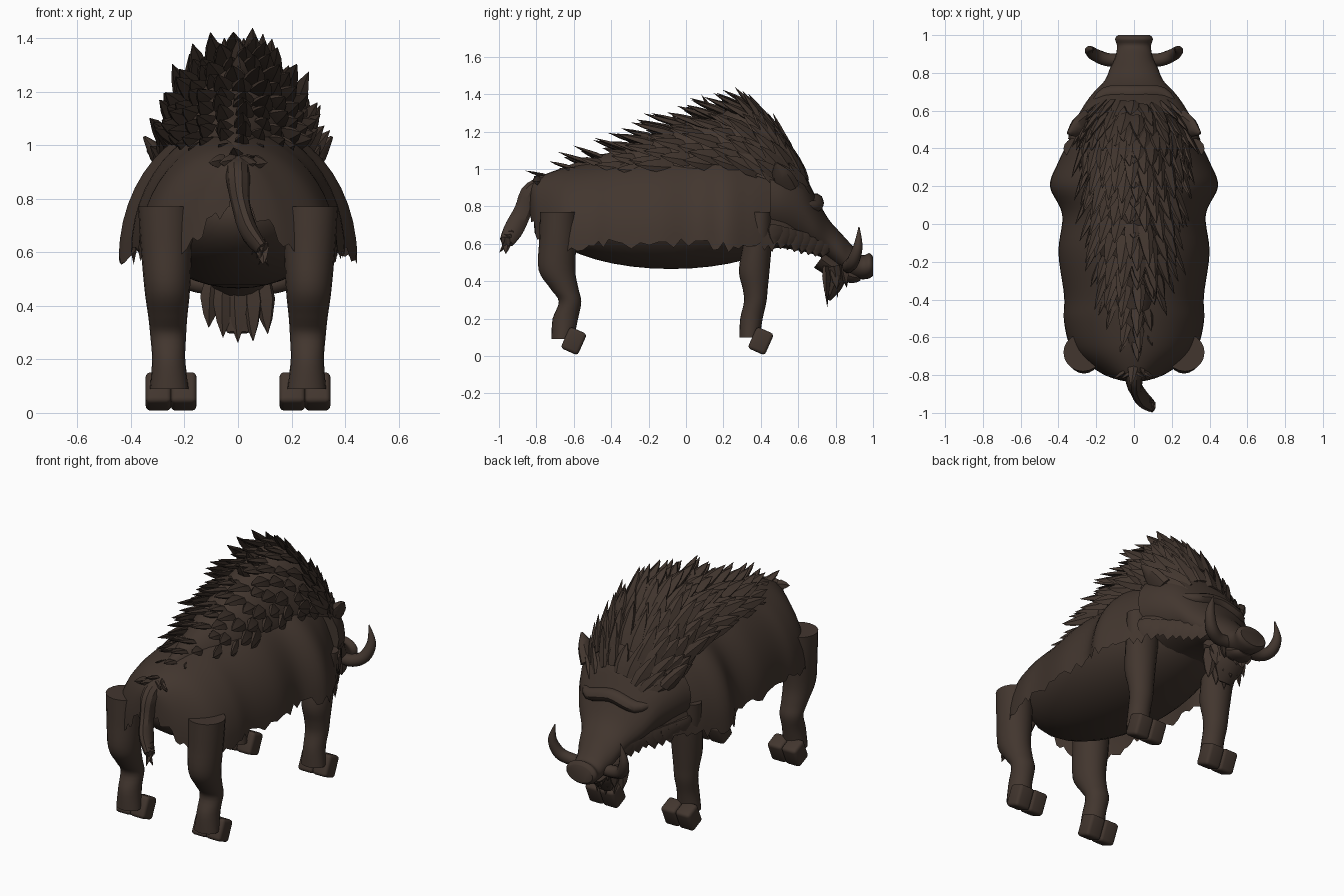
import bpy, bmesh, math, random
from mathutils import Vector, Matrix

random.seed(4)
if "Cube" in bpy.data.objects:
    bpy.data.objects.remove(bpy.data.objects["Cube"])

hide = bpy.data.materials.new("dark brown hide")
hide.use_nodes = True
COLOR = (0.055, 0.037, 0.028, 1)
hide.diffuse_color = COLOR
bsdf = next(n for n in hide.node_tree.nodes if n.type == 'BSDF_PRINCIPLED')
bsdf.inputs["Base Color"].default_value = COLOR
bsdf.inputs["Roughness"].default_value = 0.8


def finish(bm, name, angle=40):
    bmesh.ops.recalc_face_normals(bm, faces=bm.faces)
    mesh = bpy.data.meshes.new(name)
    bm.to_mesh(mesh)
    bm.free()
    mesh.materials.append(hide)
    ob = bpy.data.objects.new(name, mesh)
    bpy.context.collection.objects.link(ob)
    bpy.ops.object.select_all(action='DESELECT')
    ob.select_set(True)
    bpy.context.view_layer.objects.active = ob
    bpy.ops.object.shade_smooth_by_angle(angle=math.radians(angle))


def resample(keys, n):
    """Smoothly interpolate a list of key tuples to n + 1 rows."""
    rows = []
    for i in range(n + 1):
        s = i / n * (len(keys) - 1)
        k = min(int(s), len(keys) - 2)
        t = s - k
        p = [keys[max(0, min(len(keys) - 1, k + j))] for j in (-1, 0, 1, 2)]
        rows.append([0.5 * (2 * b + (c - a) * t + (2 * a - 5 * b + 4 * c - d) * t * t
                            + (3 * b - a - 3 * c + d) * t ** 3) for a, b, c, d in zip(*p)])
    return rows


def loft(bm, sections, closed=True):
    rings = [[bm.verts.new(p) for p in s] for s in sections]
    n = len(rings[0])
    for a, b in zip(rings, rings[1:]):
        for i in range(n if closed else n - 1):
            j = (i + 1) % n
            bm.faces.new((a[i], a[j], b[j], b[i]))
    if closed:
        bm.faces.new(rings[0][::-1])
        bm.faces.new(rings[-1])


def tube(bm, path, sides=12, side=Vector((1, 0, 0))):
    """Path rows: x, y, z, radius along side, radius across it."""
    pts = [Vector(r[:3]) for r in path]
    sections = []
    for i, r in enumerate(path):
        tan = (pts[min(i + 1, len(pts) - 1)] - pts[max(i - 1, 0)]).normalized()
        v = tan.cross(side).normalized()
        u = v.cross(tan)
        sections.append([pts[i] + u * r[3] * math.cos(a) + v * r[4] * math.sin(a)
                         for a in (2 * math.pi * k / sides for k in range(sides))])
    loft(bm, sections)


def tuft(bm, base, out, sweep, length, width):
    """One flattened lock of bristle that bends from out towards sweep."""
    out, sweep = Vector(out).normalized(), Vector(sweep).normalized()
    side = out.cross(sweep)
    side = side.normalized() if side.length > 0.01 else Vector((1, 0, 0))
    path, p = [], Vector(base) - out * 0.03
    for f, w in ((0, 0.8), (0.3, 1), (0.4, 0.6), (0.3, 0.03)):
        p = p + (out * (1 - f) + sweep * f).normalized() * length * f
        path.append((*p, width * w, width * w * 0.4))
    tube(bm, path, 5, side)


def arch_point(row, a, peak=1.0):
    """Point on a half ellipse over the back; peak above 1 makes it more pointed."""
    y, hw, top, low = row
    return Vector((hw * math.cos(a), y, low + (top - low) * max(0, math.sin(a)) ** peak))


def arch(row, n=24, jag=0.0, peak=1.0):
    pts = [arch_point(row, math.pi * k / n, peak) for k in range(n + 1)]
    for p in (pts[0], pts[-1]):
        p.z -= random.uniform(-jag, jag)
    return pts


# Body shell with ragged hem, arched up under the tail
body_keys = [(-.835, .03, .91, .75), (-.82, .10, .93, .72), (-.78, .19, .96, .62),
             (-.67, .325, 1.0, .58), (-.52, .37, 1.03, .59), (-.38, .37, 1.05, .6),
             (-.15, .40, 1.08, .6), (.05, .38, 1.09, .6), (.2, .445, 1.1, .58),
             (.33, .40, 1.09, .58), (.44, .345, 1.08, .58), (.54, .29, 1.04, .6),
             (.62, .22, .94, .64)]
bm = bmesh.new()
loft(bm, [arch(r, jag=0.028) for r in resample(body_keys, 60)], closed=False)
finish(bm, "body")

# Rounded belly inside the shell
bm = bmesh.new()
bmesh.ops.create_uvsphere(bm, u_segments=32, v_segments=20, radius=1)
for v in bm.verts:
    v.co = Vector((v.co.x * .36, v.co.y * .69 - .08, v.co.z * .27 + .735))
finish(bm, "belly")

# Head: neck, cheeks and tapering snout
head_keys = [(.45, 1.06, .58, .35), (.53, 1.05, .575, .32), (.62, .99, .56, .27),
             (.69, .86, .54, .22), (.76, .735, .51, .155), (.83, .655, .46, .125),
             (.88, .60, .42, .10), (.94, .54, .41, .09), (.98, .55, .415, .1),
             (1.0, .53, .43, .085)]
bm = bmesh.new()
loft(bm, [[Vector((hw * math.cos(a), y, (top + low) / 2 + (top - low) / 2 * math.sin(a)))
           for a in (2 * math.pi * k / 24 for k in range(24))]
          for y, top, low, hw in resample(head_keys, 36)])
finish(bm, "head")

# Heavy brow across the forehead
bm = bmesh.new()
tube(bm, resample([(-.23, .61, .82, .01, .01), (-.15, .685, .80, .04, .035),
                   (0, .69, .83, .045, .04), (.15, .685, .80, .04, .035),
                   (.23, .61, .82, .01, .01)], 16), 10, Vector((0, 1, 0)))
finish(bm, "brow")

# Lower jaw
bm = bmesh.new()
tube(bm, resample([(0, .72, .52, .12, .06), (0, .82, .45, .09, .05), (0, .9, .42, .07, .03),
                   (0, .93, .42, .04, .015)], 10))
finish(bm, "lower_jaw")

# Chin beard: solid wedge with ragged locks
bm = bmesh.new()
tube(bm, resample([(0, .79, .48, .125, .06), (0, .80, .42, .105, .055), (0, .785, .36, .08, .04),
                   (0, .76, .30, .04, .012)], 9))
for row in range(3):
    for i in range(5):
        x = (i - 2) / 2 * (.10 - .01 * row)
        tuft(bm, (x, .755 + .045 * row, .45), (x * 1.2, .1, -1), (0, -.15 + .2 * row, -1),
             random.uniform(.21, .24) - .05 * row - abs(x) * .5, .045)
finish(bm, "beard", 30)

# Paired features
hind = [(-.68, .77, .103, .10), (-.685, .62, .096, .1), (-.69, .46, .085, .098),
        (-.65, .36, .073, .075), (-.62, .29, .067, .06), (-.645, .2, .062, .068),
        (-.66, .09, .072, .06)]
fore = [(.40, .77, .103, .065), (.385, .62, .096, .075), (.365, .46, .085, .082),
        (.37, .36, .073, .067), (.37, .29, .067, .06), (.35, .2, .062, .06),
        (.34, .1, .072, .055)]
for sx, tag in ((1, "left"), (-1, "right")):
    # Curved tusk
    bm = bmesh.new()
    tube(bm, resample([(sx * .07, .87, .48, .035, .035), (sx * .14, .87, .48, .035, .035),
                       (sx * .205, .895, .51, .034, .034), (sx * .235, .92, .59, .024, .026),
                       (sx * .215, .925, .69, .003, .003)], 18), 10, Vector((0, 1, 0)))
    finish(bm, "tusk_" + tag)

    # Pointed ear
    bm = bmesh.new()
    tube(bm, resample([(sx * .25, .54, .90, .07, .04), (sx * .30, .51, .97, .055, .035),
                       (sx * .35, .48, 1.03, .008, .006)], 6), 8, Vector((0, 1, 0)))
    finish(bm, "ear_" + tag)

    # Cheek and jaw fringe
    bm = bmesh.new()
    for i in range(8):
        f = i / 7
        tuft(bm, (sx * (.32 - .18 * f), .48 + .26 * f, .67 - .07 * f), (sx * .2, -.1, -1),
             (0, -.2, -1), random.uniform(.08, .12), .06)
    for i in range(5):
        tuft(bm, (sx * (.25 - .015 * i), .58 + .025 * i, .84 - .04 * i), (sx, -.5, -.2),
             (sx * .3, -1, -.4), .07, .04)
    finish(bm, "cheek_fringe_" + tag)

    # Legs and cloven hooves
    for kind, keys, hy in (("hind", hind, -.6), ("front", fore, .4)):
        bm = bmesh.new()
        loft(bm, [[Vector((sx * (.255 + .02 * z) + rx * math.cos(a), y + ry * math.sin(a), z))
                   for a in (2 * math.pi * k / 20 for k in range(20))]
                  for y, z, rx, ry in resample(keys, 24)])
        finish(bm, f"{kind}_leg_{tag}")
        for toe, off in (("inner_toe", -.047), ("outer_toe", .047)):
            bm = bmesh.new()
            place = (Matrix.Translation((sx * (.25 + off), hy, .08))
                     @ Matrix.Rotation(math.radians(-24), 4, 'X')
                     @ Matrix.Diagonal((.096, .1, .125, 1)))
            bmesh.ops.create_cube(bm, size=1, matrix=place)
            bmesh.ops.bevel(bm, geom=bm.edges[:], offset=.018, segments=3, profile=.5,
                            affect='EDGES')
            finish(bm, f"{kind}_{toe}_{tag}")

# Mane mound along the back, running smoothly down to the forehead
mane_keys = [(-.82, .03, .94, .87), (-.6, .07, 1.03, .92), (-.4, .13, 1.09, .95),
             (-.2, .18, 1.17, .98), (0, .21, 1.25, 1.0), (.2, .23, 1.31, 1.0),
             (.35, .26, 1.33, .97), (.46, .28, 1.235, .93), (.56, .25, 1.10, .88),
             (.66, .18, .92, .8)]
PEAK = 1.35
bm = bmesh.new()
loft(bm, [arch(r, peak=PEAK) for r in resample(mane_keys, 40)], closed=False)
finish(bm, "mane_base")

# Mane bristles in long strands that follow the mound backwards
bm = bmesh.new()
rows = resample(mane_keys, 20)
for k in range(1, 20):
    y, hw = rows[k][:2]
    count = max(3, round(hw * 44))
    size = min(1, .5 + hw * 2.4)
    lift = .25 if y > .42 else .5
    for i in range(count):
        a = math.pi * (.03 + .94 * (i + .5 + .4 * (k % 2 - .5)) / count)
        base = arch_point(rows[k], a, PEAK)
        along = (arch_point(rows[k - 1], a, PEAK) - base).normalized()
        normal = Vector((math.cos(a) * .9, 0, math.sin(a) * .9 + .1))
        base += along * random.uniform(-.03, .03)
        tuft(bm, base, along + normal * lift * 1.5, along + normal * lift,
             random.uniform(.15, .25) * size, .046 * size)
# Tall crest on the spine
for row in resample(mane_keys, 40)[17:31:2]:
    tuft(bm, arch_point(row, math.pi / 2), (0, -.5, 1), (0, -.9, 1),
         random.uniform(.09, .15), .04)
finish(bm, "mane", 30)

# Tail with ragged hair
tail = resample([(0, -.74, .94, .045, .03), (0, -.83, .88, .045, .05),
                 (.01, -.87, .78, .035, .05), (.04, -.92, .68, .035, .055),
                 (.09, -.96, .61, .025, .04)], 14)
bm = bmesh.new()
tube(bm, tail, 10)
for k, r in enumerate(tail):
    for sx in (-1, 0, 1):
        tuft(bm, r[:3], (sx * .4, -.5 + abs(sx) * .5, -.6), (.15, -.5 + abs(sx) * .4, -1),
             random.uniform(.075, .1), .028)
for sx in (-1, 1):
    for x in (.04, .08):
        tuft(bm, (sx * x, -.79, .94), (sx, -.3, 0), (sx * .4, -1, -.2), .07, .03)
finish(bm, "tail", 30)
